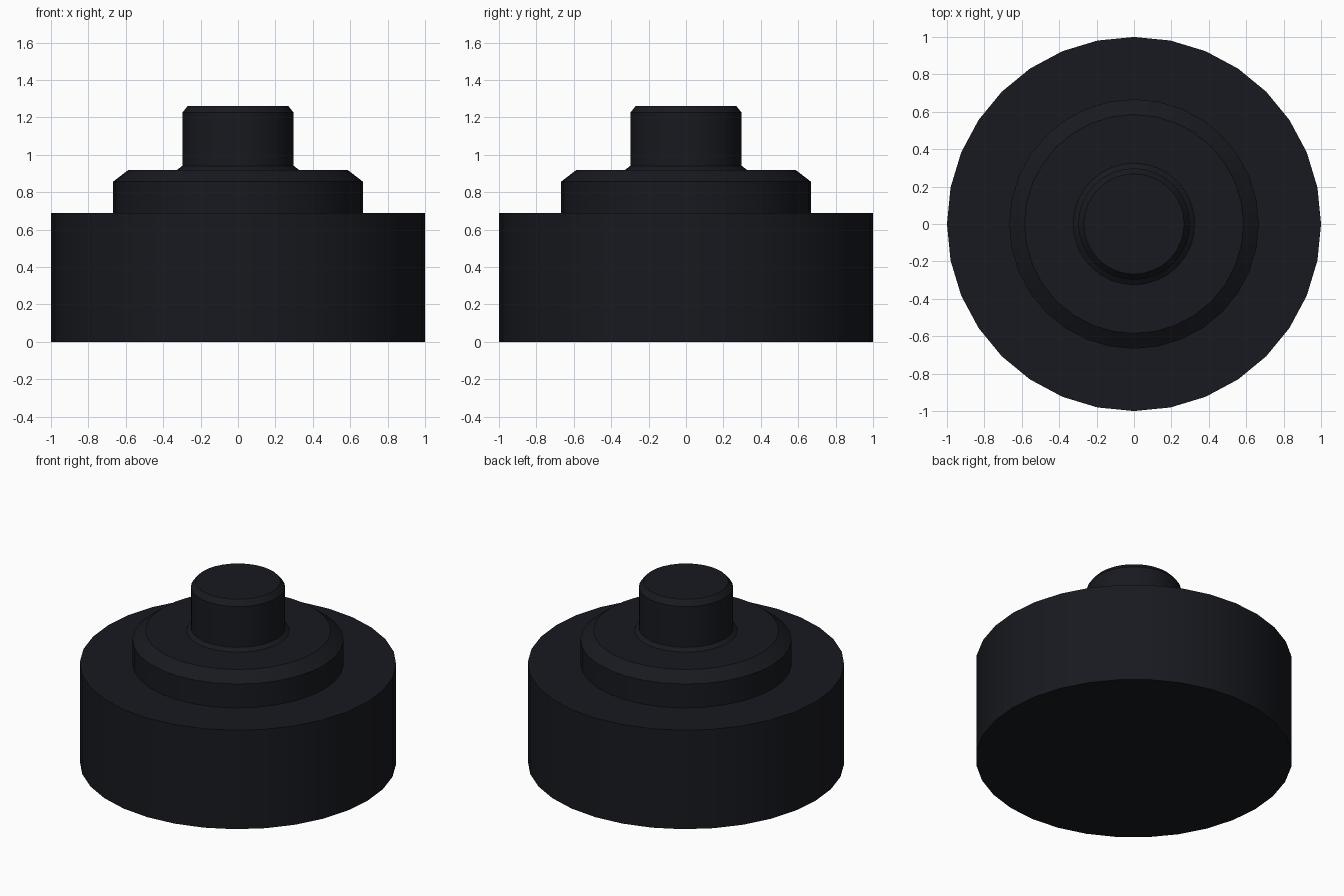
import bpy, bmesh, math

if "Cube" in bpy.data.objects:
    bpy.data.objects.remove(bpy.data.objects["Cube"])

SIDES = 32

dark = bpy.data.materials.new("dark_plastic")
dark.diffuse_color = (0.009, 0.010, 0.014, 1)
dark.use_nodes = True
dark.node_tree.nodes["Principled BSDF"].inputs["Base Color"].default_value = dark.diffuse_color


def lathe(name, profile):
    """Turn an (r, z) profile around z and cap both ends."""
    bm = bmesh.new()
    rings = []
    for r, z in profile:
        rings.append([bm.verts.new((r * math.cos(2 * math.pi * i / SIDES),
                                    r * math.sin(2 * math.pi * i / SIDES), z))
                      for i in range(SIDES)])
    for a, b in zip(rings, rings[1:]):
        for i in range(SIDES):
            j = (i + 1) % SIDES
            bm.faces.new((a[i], a[j], b[j], b[i]))
    bm.faces.new(rings[0][::-1])
    bm.faces.new(rings[-1])
    mesh = bpy.data.meshes.new(name)
    bm.to_mesh(mesh)
    bm.free()
    mesh.materials.append(dark)
    obj = bpy.data.objects.new(name, mesh)
    bpy.context.collection.objects.link(obj)
    bpy.ops.object.select_all(action='DESELECT')
    obj.select_set(True)
    bpy.context.view_layer.objects.active = obj
    bpy.ops.object.shade_smooth_by_angle(angle=math.radians(30))
    return obj


# One continuous turned body: wide base, chamfered collar, filleted and chamfered stem
lathe("stepped_knob", [
    (1.0, 0.0), (1.0, 0.69),
    (0.667, 0.69), (0.667, 0.857), (0.585, 0.92),
    (0.325, 0.92), (0.298, 0.941),
    (0.298, 1.225), (0.268, 1.262),
])
